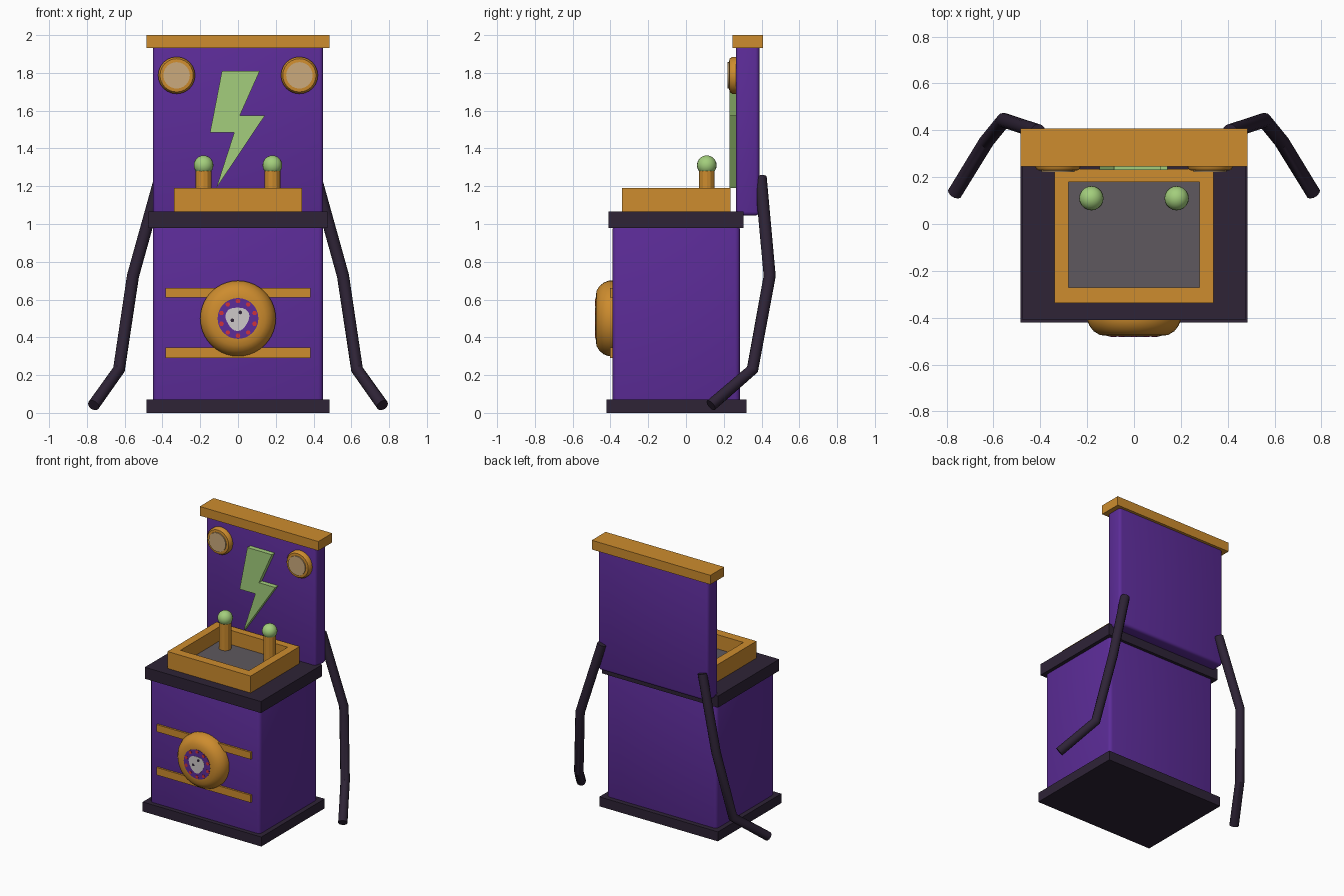
import bpy, bmesh, math
from mathutils import Vector

if "Cube" in bpy.data.objects:
    bpy.data.objects.remove(bpy.data.objects["Cube"])


def material(name, r, g, b):
    m = bpy.data.materials.new(name)
    lin = [((c / 255 + 0.055) / 1.055) ** 2.4 if c > 10 else c / 3294 for c in (r, g, b)]
    m.diffuse_color = (*lin, 1)
    m.use_nodes = True
    m.node_tree.nodes["Principled BSDF"].inputs["Base Color"].default_value = m.diffuse_color
    return m


PURPLE = material("purple", 92, 44, 152)
GOLD = material("gold", 205, 140, 46)
DARK = material("dark_plum", 46, 35, 54)
GREEN = material("pale_green", 163, 206, 124)
LENS = material("tan_lens", 203, 170, 124)
GREY = material("tray_grey", 94, 88, 94)
WHITE = material("off_white", 205, 200, 200)
RED = material("red", 205, 50, 60)


def finish(bm, name, mat, smooth=None):
    bmesh.ops.recalc_face_normals(bm, faces=bm.faces)
    me = bpy.data.meshes.new(name)
    bm.to_mesh(me)
    bm.free()
    ob = bpy.data.objects.new(name, me)
    bpy.context.collection.objects.link(ob)
    me.materials.append(mat)
    if smooth:
        bpy.ops.object.select_all(action='DESELECT')
        bpy.context.view_layer.objects.active = ob
        ob.select_set(True)
        bpy.ops.object.shade_smooth_by_angle(angle=math.radians(smooth))
    return ob


def box(name, lo, hi, mat, bevel=0):
    bm = bmesh.new()
    bmesh.ops.create_cube(bm, size=1)
    for v in bm.verts:
        v.co = [l + (c + 0.5) * (h - l) for l, h, c in zip(lo, hi, v.co)]
    if bevel:
        bmesh.ops.bevel(bm, geom=bm.edges[:], offset=bevel, segments=3,
                        profile=0.5, affect='EDGES')
    return finish(bm, name, mat, 40 if bevel else None)


def prism(name, pts, y0, y1, mat):
    """Extrude an xz outline from y0 to y1."""
    bm = bmesh.new()
    a = [bm.verts.new((x, y0, z)) for x, z in pts]
    b = [bm.verts.new((x, y1, z)) for x, z in pts]
    bm.faces.new(a)
    bm.faces.new(b[::-1])
    for i in range(len(a)):
        j = (i + 1) % len(a)
        bm.faces.new((a[i], a[j], b[j], b[i]))
    return finish(bm, name, mat)


def lathe(name, profile, cx, cz, mat, n=32, smooth=35):
    """Spin (radius, y) points about a y axis, capping both ends."""
    bm = bmesh.new()
    rings = [[bm.verts.new((cx + r * math.cos(2 * math.pi * i / n), y,
                            cz + r * math.sin(2 * math.pi * i / n))) for i in range(n)]
             for r, y in profile]
    for p, q in zip(rings, rings[1:]):
        for i in range(n):
            j = (i + 1) % n
            bm.faces.new((p[i], p[j], q[j], q[i]))
    bm.faces.new(rings[0])
    bm.faces.new(rings[-1])
    return finish(bm, name, mat, smooth)


def tube(name, path, r, mat, n=12):
    bm = bmesh.new()
    path = [Vector(p) for p in path]
    rings = []
    for i, p in enumerate(path):
        a = (p - path[i - 1]).normalized() if i else Vector()
        b = (path[i + 1] - p).normalized() if i < len(path) - 1 else Vector()
        t = (a + b).normalized()
        u = t.cross(Vector((0, 1, 0))).normalized()
        w = t.cross(u)
        rings.append([bm.verts.new(p + r * (u * math.cos(2 * math.pi * k / n)
                                            + w * math.sin(2 * math.pi * k / n)))
                      for k in range(n)])
    for p, q in zip(rings, rings[1:]):
        for i in range(n):
            j = (i + 1) % n
            bm.faces.new((p[i], p[j], q[j], q[i]))
    bm.faces.new(rings[0])
    bm.faces.new(rings[-1])
    return finish(bm, name, mat, 35)


def disc(r, cx, cz, n, wobble=0):
    return [(cx + (r + wobble * math.sin(3 * a)) * math.cos(a),
             cz + (r + wobble * math.sin(3 * a)) * math.sin(a))
            for a in (2 * math.pi * i / n for i in range(n))]


# Cabinet
box("plinth", (-0.485, -0.42, 0), (0.485, 0.32, 0.07), DARK)
box("cabinet_body", (-0.45, -0.388, 0.02), (0.45, 0.285, 1.0), PURPLE, 0.025)
box("counter_slab", (-0.475, -0.41, 0.98), (0.475, 0.305, 1.065), DARK)

# Back board with cap
box("back_board", (-0.45, 0.265, 1.045), (0.45, 0.388, 1.95), PURPLE, 0.02)
box("top_cap", (-0.485, 0.246, 1.932), (0.485, 0.408, 2.0), GOLD)

# Tray on the counter
box("tray_floor", (-0.30, -0.29, 1.06), (0.30, 0.20, 1.085), GREY)
box("tray_front_rail", (-0.34, -0.338, 1.06), (0.34, -0.272, 1.19), GOLD)
box("tray_back_rail", (-0.34, 0.18, 1.06), (0.34, 0.235, 1.19), GOLD)

# Front stripes
for z0, z1 in ((0.29, 0.345), (0.61, 0.662)):
    box("front_stripe", (-0.385, -0.402, z0), (0.385, -0.38, z1), GOLD)

# Round medallion with painted emblem
lathe("medallion", [(0.2, -0.38), (0.2, -0.41), (0.19, -0.435), (0.172, -0.458),
                    (0.145, -0.474), (0.11, -0.478)], 0, 0.5, GOLD, 40, 40)
prism("emblem_ring", disc(0.108, 0, 0.5, 32), -0.480, -0.477, PURPLE)
for i in range(10):
    a = 2 * math.pi * (i + 0.5) / 10
    prism("emblem_spot", disc(0.013, 0.092 * math.cos(a), 0.5 + 0.092 * math.sin(a), 6),
          -0.4815, -0.478, RED)
prism("emblem_centre", disc(0.062, -0.003, 0.5, 24, 0.005), -0.4815, -0.478, WHITE)
for x, z in ((-0.03, 0.49), (0.012, 0.532)):
    prism("emblem_dot", disc(0.01, x, z, 8), -0.483, -0.479, DARK)

# Lightning bolt
prism("bolt", [(-0.085, 1.81), (0.115, 1.81), (0.01, 1.575), (0.143, 1.575),
               (-0.115, 1.19), (-0.02, 1.485), (-0.148, 1.485)], 0.23, 0.27, GREEN)

# Mirrored pairs: tray sides, lamps, levers, side hoses
for s in (-1, 1):
    box("tray_side_rail", (min(s * 0.28, s * 0.34), -0.272, 1.06),
        (max(s * 0.28, s * 0.34), 0.18, 1.19), GOLD)
    lathe("lamp_ring", [(0.098, 0.27), (0.098, 0.245), (0.088, 0.23), (0.07, 0.228)],
          s * 0.325, 1.787, GOLD, 24)
    lathe("lamp_lens", [(0.07, 0.24), (0.07, 0.221)], s * 0.325, 1.787, LENS, 24)

    bm = bmesh.new()
    bmesh.ops.create_cone(bm, cap_ends=True, segments=12, radius1=0.042,
                          radius2=0.042, depth=0.22)
    bmesh.ops.translate(bm, verts=bm.verts, vec=(s * 0.182, 0.11, 1.18))
    finish(bm, "lever_post", GOLD)
    bm = bmesh.new()
    bmesh.ops.create_uvsphere(bm, u_segments=20, v_segments=12, radius=0.052)
    bmesh.ops.translate(bm, verts=bm.verts, vec=(s * 0.182, 0.11, 1.311))
    finish(bm, "lever_ball", GREEN, 40)

    tube("side_hose", [(s * 0.41, 0.395, 1.25), (s * 0.556, 0.443, 0.725),
                       (s * 0.63, 0.352, 0.23), (s * 0.765, 0.132, 0.04)], 0.032, DARK)
